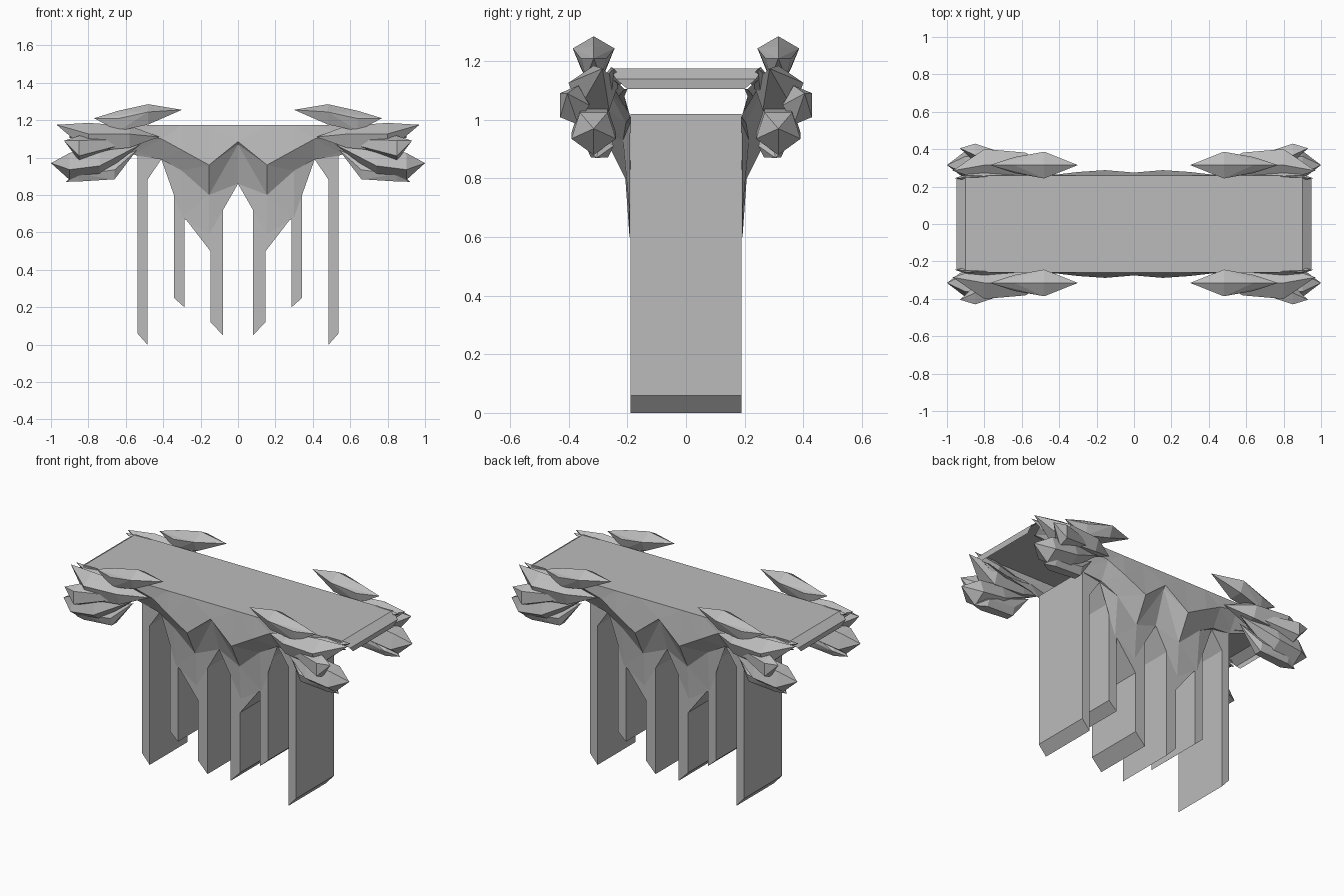
import bpy
import bmesh
import math
from mathutils import Vector

default_cube = bpy.data.objects.get("Cube")
if default_cube:
    bpy.data.objects.remove(default_cube, do_unlink=True)

# One stone colour for everything
stone = bpy.data.materials.new("grey stone")
stone.use_nodes = True
stone_colour = (0.5, 0.5, 0.5, 1)
stone.diffuse_color = stone_colour
stone.node_tree.nodes["Principled BSDF"].inputs["Base Color"].default_value = stone_colour


def finish(bm, name, mirror_x=True, mirror_y=True):
    """Turn a bmesh into a flat shaded, mirrored object."""
    mesh = bpy.data.meshes.new(name)
    bm.to_mesh(mesh)
    bm.free()
    mesh.materials.append(stone)
    part = bpy.data.objects.new(name, mesh)
    bpy.context.collection.objects.link(part)
    if mirror_x or mirror_y:
        mirror = part.modifiers.new("mirror", "MIRROR")
        mirror.use_axis = (mirror_x, mirror_y, False)
        mirror.use_clip = False
    return part


def sheet(name, columns, facing, **options):
    """Join neighbouring columns of points with triangulated strips."""
    bm = bmesh.new()
    grid = [[bm.verts.new(point) for point in column] for column in columns]
    for left, right in zip(grid, grid[1:]):
        for row in range(len(left) - 1):
            bm.faces.new((left[row], left[row + 1], right[row + 1], right[row]))
    bmesh.ops.remove_doubles(bm, verts=bm.verts, dist=0.0005)
    bmesh.ops.triangulate(bm, faces=bm.faces)
    bm.normal_update()
    total = sum((face.normal * face.calc_area() for face in bm.faces), Vector())
    if total.dot(Vector(facing)) < 0:
        bmesh.ops.reverse_faces(bm, faces=bm.faces)
    return finish(bm, name, **options)


# Hanging legs: half outline from the middle arch to the outer leg, extruded in y
LEG_DEPTH = 0.19
half_outline = [
    (0, 0.86), (0.08, 0.72), (0.08, 0.05), (0.148, 0.12), (0.148, 0.5),
    (0.287, 0.68), (0.287, 0.2), (0.343, 0.25), (0.343, 0.88), (0.41, 0.99),
    (0.485, 0.88), (0.485, 0), (0.538, 0.06), (0.538, 1.02), (0, 1.02),
]
bm = bmesh.new()
outline = [bm.verts.new((x, -LEG_DEPTH, z)) for x, z in half_outline]
front = bm.faces.new(outline)
walls = bmesh.ops.extrude_face_region(bm, geom=[front])["geom"]
moved = [item for item in walls if isinstance(item, bmesh.types.BMVert)]
bmesh.ops.translate(bm, verts=moved, vec=(0, 2 * LEG_DEPTH, 0))
middle = [face for face in bm.faces if all(abs(v.co.x) < 0.001 for v in face.verts)]
bmesh.ops.delete(bm, geom=middle, context="FACES_ONLY")
bmesh.ops.recalc_face_normals(bm, faces=bm.faces)
finish(bm, "hanging_legs", mirror_y=False)

# Table top with folded end lips
TOP, EDGE = 1.175, 0.26
top_profile = [(0, TOP, EDGE), (0.9, TOP, EDGE), (0.95, 1.14, 0.24), (0.945, 1.105, 0.2)]
sheet("table_top", [[(x, -w, z), (x, w, z)] for x, z, w in top_profile],
      (0, 0, 1), mirror_y=False)

# Draped apron: per column x, then (y, z) of its ridge, lower edge and foot
apron = [
    (0, (-0.275, 1.085), (-0.26, 1.07), (-LEG_DEPTH, 0.86)),
    (0.155, (-0.288, 0.96), (-0.207, 0.8), (-0.192, 0.59)),
    (0.3, (-0.278, 1.04), (-0.215, 0.93), (-0.192, 0.68)),
    (0.41, (-0.265, 1.1), (-0.205, 0.99), (-LEG_DEPTH, 0.99)),
    (0.54, (-0.26, 1.13), (-0.2, 1.03), (-LEG_DEPTH, 1.01)),
    (0.75, (-0.26, 1.14), (-0.23, 1.08), (-0.21, 1.08)),
    (0.9, (-EDGE, 1.15), (-0.21, 1.105), (-0.2, 1.105)),
]
sheet("apron", [[(x, -EDGE, TOP)] + [(x, y, z) for y, z in rows] for x, *rows in apron],
      (0, -1, 0))

# Corner blossoms: faceted petals fanned out from a shared root
CLUSTER_Y = -0.315


def petal(name, root, tip, rings, sides=6, turn=0):
    """Spindle from root to tip; rings hold (centre, half width, half height)."""
    points = [root, tip]
    for (x, y, z), wide, high in rings:
        for step in range(sides):
            angle = math.tau * step / sides + turn
            points.append((x, y + wide * math.cos(angle), z + high * math.sin(angle)))
    bm = bmesh.new()
    for x, y, z in points:
        bm.verts.new((x, y + CLUSTER_Y, z))
    hull = bmesh.ops.convex_hull(bm, input=bm.verts)
    loose = [v for v in hull["geom_interior"] if isinstance(v, bmesh.types.BMVert)]
    bmesh.ops.delete(bm, geom=loose, context="VERTS")
    bmesh.ops.recalc_face_normals(bm, faces=bm.faces)
    finish(bm, name)


UP = math.pi / 2
petal("crown_petal", (0.3, 0, 1.255), (0.77, 0, 1.21),
      [((0.48, 0, 1.225), 0.075, 0.06), ((0.64, 0, 1.19), 0.045, 0.06)], 5, UP)
petal("upper_petal", (0.42, 0.03, 1.11), (0.97, 0.03, 1.175),
      [((0.58, 0, 1.105), 0.07, 0.065), ((0.8, 0, 1.1), 0.09, 0.085)], 5, UP)
petal("inner_petal", (0.5, 0.05, 1.1), (0.96, 0.07, 1.175),
      [((0.8, 0.06, 1.13), 0.04, 0.05)], 4)
petal("outer_petal", (0.5, 0, 1.1), (0.93, -0.09, 1.09),
      [((0.85, -0.07, 1.05), 0.055, 0.07)], 5)
petal("lower_petal", (0.52, 0.01, 1.07), (1.0, 0, 0.97),
      [((0.74, 0, 0.98), 0.08, 0.08), ((0.9, 0, 0.96), 0.08, 0.08)], 5, -UP)
petal("bottom_petal", (0.54, 0.04, 1.04), (0.92, 0.01, 0.87),
      [((0.66, 0.02, 0.92), 0.04, 0.045), ((0.85, 0.02, 0.9), 0.05, 0.035)], 5, UP)
